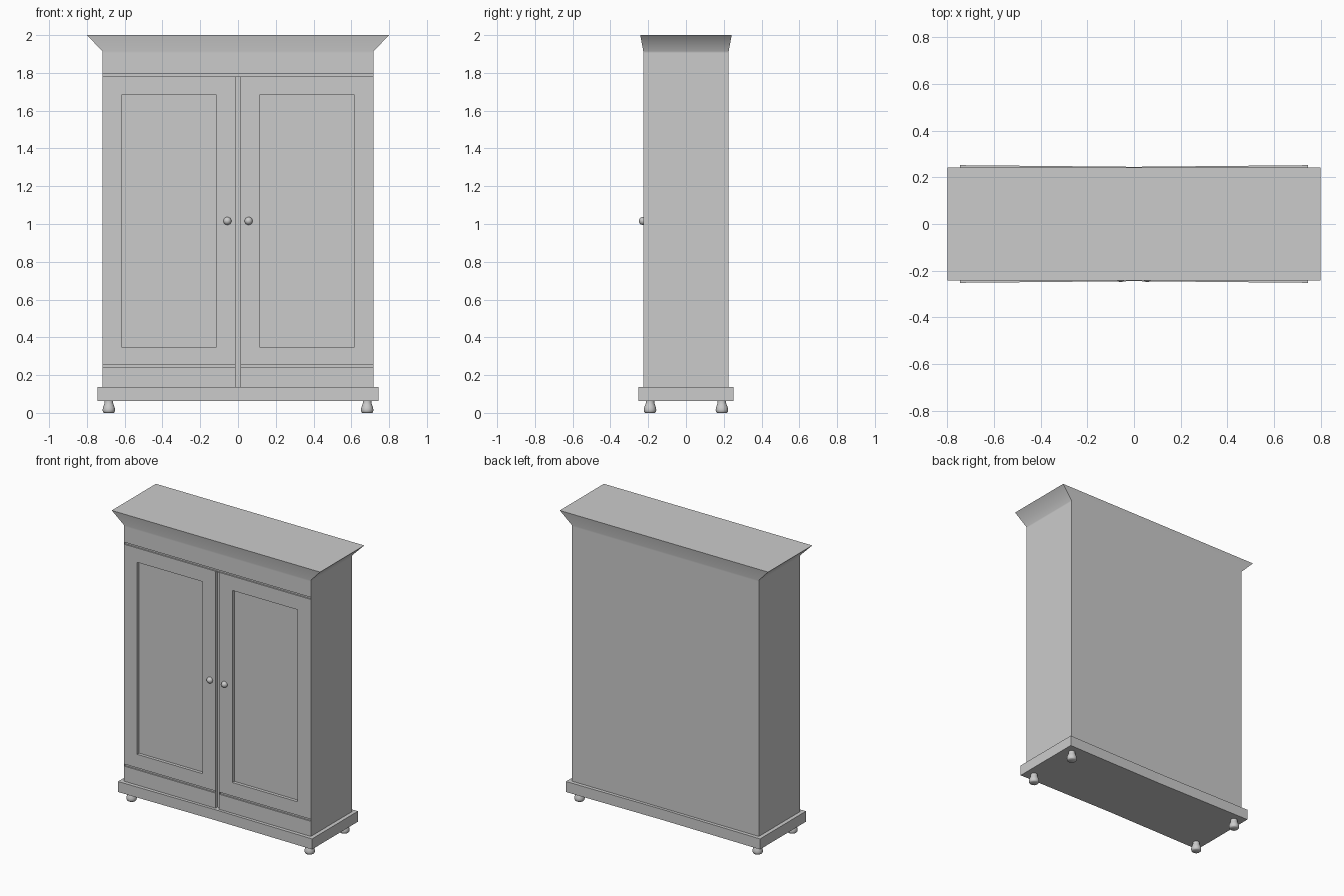
import bpy, bmesh, math

if "Cube" in bpy.data.objects:
    bpy.data.objects.remove(bpy.data.objects["Cube"])


def make_object(name, bm):
    bmesh.ops.recalc_face_normals(bm, faces=bm.faces)
    mesh = bpy.data.meshes.new(name)
    bm.to_mesh(mesh)
    bm.free()
    ob = bpy.data.objects.new(name, mesh)
    bpy.context.collection.objects.link(ob)
    return ob


def loft(name, rings):
    """Stack closed rings of points and cap both ends."""
    bm = bmesh.new()
    loops = [[bm.verts.new(p) for p in ring] for ring in rings]
    n = len(loops[0])
    for a, b in zip(loops, loops[1:]):
        for i in range(n):
            j = (i + 1) % n
            bm.faces.new((a[i], a[j], b[j], b[i]))
    bm.faces.new(loops[0])
    bm.faces.new(loops[-1])
    return make_object(name, bm)


def rect(x, y, z):
    return [(-x, -y, z), (x, -y, z), (x, y, z), (-x, y, z)]


def box(name, x0, x1, y0, y1, z0, z1):
    ring = [(x0, y0), (x1, y0), (x1, y1), (x0, y1)]
    return loft(name, [[(x, y, z) for x, y in ring] for z in (z0, z1)])


def circle(cx, cy, r, z, n=24):
    return [(cx + r * math.cos(2 * math.pi * i / n),
             cy + r * math.sin(2 * math.pi * i / n), z) for i in range(n)]


def smooth(ob, degrees):
    bpy.ops.object.select_all(action='DESELECT')
    ob.select_set(True)
    bpy.context.view_layer.objects.active = ob
    bpy.ops.object.shade_smooth_by_angle(angle=math.radians(degrees))


W, D = 0.718, 0.226  # half width and half depth of the body

# Cabinet body
body = box("cabinet_body", -W, W, -D, D, 0.12, 1.905)


def carve(x0, x1, z0, z1, depth):
    """Recess a rectangle into the front of the body."""
    cutter = box("recess_cutter", x0, x1, -D - 0.1, -D + depth, z0, z1)
    cutter.hide_render = True
    mod = body.modifiers.new("recess", 'BOOLEAN')
    mod.object = cutter
    mod.operation = 'DIFFERENCE'
    mod.solver = 'EXACT'
    bpy.context.view_layer.objects.active = body
    bpy.ops.object.modifier_apply(modifier=mod.name)
    bpy.data.objects.remove(cutter, do_unlink=True)


# Door panels, gap between doors, and horizontal grooves
for x0, x1 in ((-0.616, -0.115), (0.115, 0.616)):
    carve(x0, x1, 0.35, 1.683, 0.022)
carve(-0.014, 0.014, 0.10, 1.78, 0.02)
for x0, x1 in ((-W + 0.003, -0.016), (0.016, W - 0.003)):
    carve(x0, x1, 0.242, 0.256, 0.01)
carve(-W + 0.003, W - 0.003, 1.782, 1.796, 0.01)

# Flared crown with soft transition from the body
crown = loft("crown", [rect(W, D, 1.905), rect(W, D, 1.915),
                       rect(0.80, 0.242, 2.0)])
smooth(crown, 50)

# Plinth, very slightly waisted at the middle
outline = [(-0.745, -0.252), (0, -0.245), (0.745, -0.252),
           (0.745, 0.252), (0, 0.245), (-0.745, 0.252)]
loft("plinth", [[(x, y, z) for x, y in outline] for z in (0.064, 0.137)])

# Turned feet
foot_profile = [(0.026, 0.0), (0.031, 0.005), (0.033, 0.016), (0.031, 0.028),
                (0.026, 0.042), (0.022, 0.053), (0.022, 0.066)]
for side, x in (("left", -0.684), ("right", 0.684)):
    for end, y in (("front", -0.19), ("back", 0.19)):
        foot = loft(f"{end}_{side}_foot",
                    [circle(x, y, r, z) for r, z in foot_profile])
        smooth(foot, 50)

# Door knobs
for side, x in (("left", -0.056), ("right", 0.056)):
    bm = bmesh.new()
    bmesh.ops.create_uvsphere(bm, u_segments=20, v_segments=12, radius=0.021)
    bmesh.ops.translate(bm, verts=bm.verts, vec=(x, -0.228, 1.016))
    smooth(make_object(f"{side}_knob", bm), 60)
